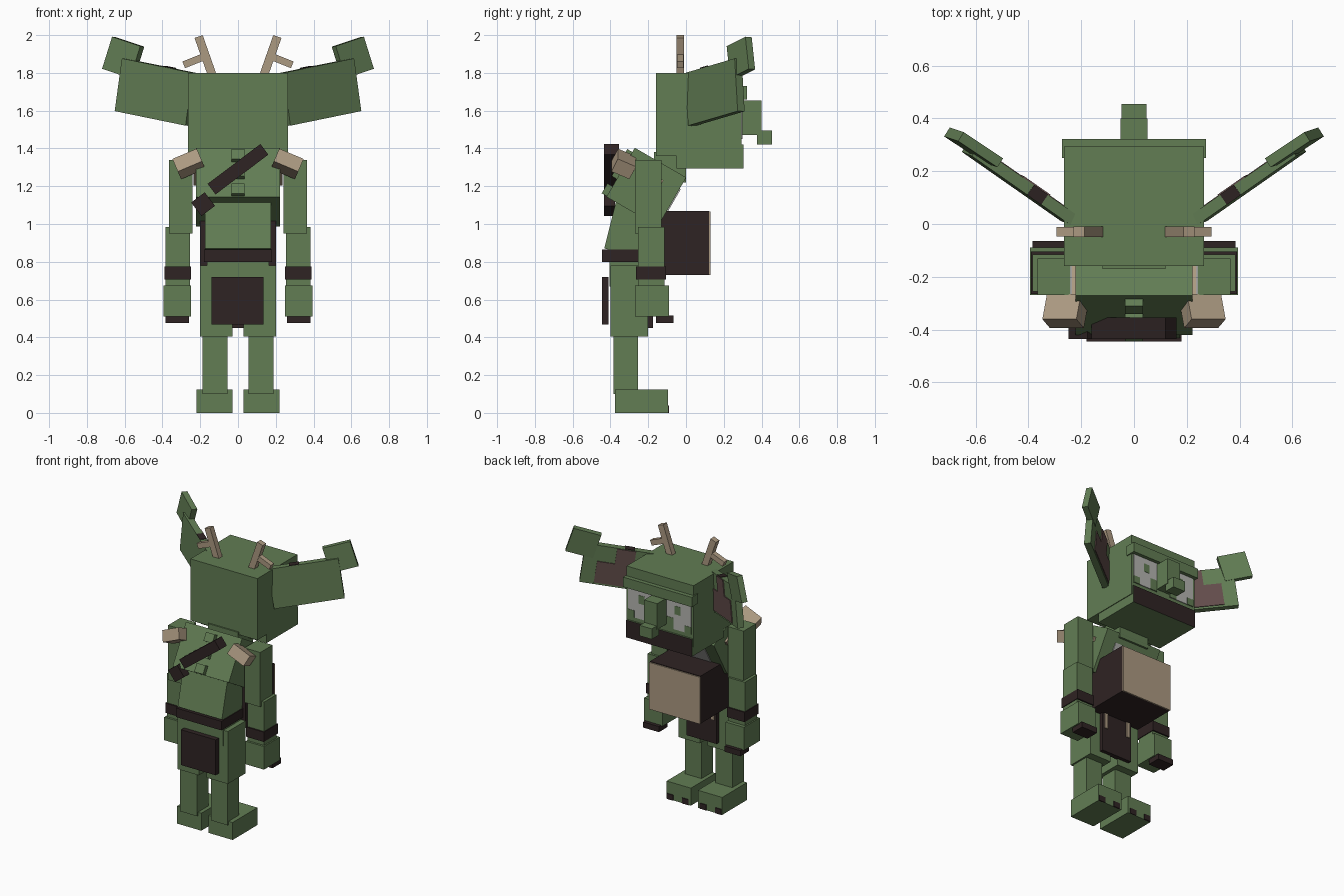
import bpy, bmesh, math
from mathutils import Vector, Euler

if "Cube" in bpy.data.objects:
    bpy.data.objects.remove(bpy.data.objects["Cube"])


def material(name, rgb):
    m = bpy.data.materials.new(name)
    m.diffuse_color = (*rgb, 1)
    m.use_nodes = True
    m.node_tree.nodes["Principled BSDF"].inputs["Base Color"].default_value = m.diffuse_color
    return m


GREEN = material("moss green", (0.122, 0.205, 0.088))
DARK = material("dark brown", (0.028, 0.017, 0.017))
TAN = material("tan", (0.41, 0.32, 0.22))
GREY = material("pale grey", (0.46, 0.46, 0.44))
DUSTY = material("dusty brown", (0.127, 0.076, 0.072))


def block(name, origin, a, b, c, mat, side=1):
    """Box spanned by three edge vectors from a corner; side=-1 mirrors it in x."""
    o, a, b, c = (Vector(v) for v in (origin, a, b, c))
    bm = bmesh.new()
    bmesh.ops.create_cube(bm, size=1)
    for v in bm.verts:
        p = o + a * (v.co.x + .5) + b * (v.co.y + .5) + c * (v.co.z + .5)
        v.co = (p.x * side, p.y, p.z)
    bmesh.ops.recalc_face_normals(bm, faces=bm.faces)
    me = bpy.data.meshes.new(name)
    bm.to_mesh(me)
    bm.free()
    me.materials.append(mat)
    ob = bpy.data.objects.new(name, me)
    bpy.context.collection.objects.link(ob)
    return ob


def box(name, x, y, z, mat, side=1):
    """Axis-aligned box from (min, max) ranges."""
    return block(name, (x[0], y[0], z[0]), (x[1] - x[0], 0, 0),
                 (0, y[1] - y[0], 0), (0, 0, z[1] - z[0]), mat, side)


def tilted(name, centre, size, rot, mat, side=1):
    """Box turned by Euler angles in degrees."""
    r = Euler([math.radians(d) for d in rot]).to_matrix()
    e = [r.col[i] * size[i] for i in range(3)]
    return block(name, Vector(centre) - (e[0] + e[1] + e[2]) / 2, *e, mat, side)


def slab(name, origin, u, v, t, mat, side=1, lift=0):
    """Plate spanned by u and v, centred on its plane and shifted along the normal."""
    n = Vector(u).cross(Vector(v)).normalized()
    return block(name, Vector(origin) + n * (lift - t / 2), u, v, n * t, mat, side)


# head, jaw, brow and nose
box("head", (-.265, .265), (-.16, .293), (1.36, 1.8), GREEN)
jaw = box("jaw", (-.26, .26), (-.05, .305), (1.295, 1.42), GREEN)
jaw.data.materials.append(DARK)
for f in jaw.data.polygons:
    f.material_index = 1 if f.normal.y > .9 else 0
box("brow", (-.272, .272), (.25, .323), (1.66, 1.73), GREEN)
box("nose", (-.052, .052), (.28, .4), (1.47, 1.655), GREEN)
box("nose_tip", (-.048, .048), (.375, .455), (1.42, 1.495), GREEN)
box("neck", (-.12, .12), (-.17, 0), (1.22, 1.38), GREEN)

# torso
tilted("chest", (0, -.21, 1.195), (.444, .314, .3), (-30, 0, 0), GREEN)
tilted("belly", (0, -.293, .975), (.35, .22, .27), (-14, 0, 0), GREEN)
tilted("chest_marking", (0, -.073, 1.118), (.26, .012, .16), (-30, 0, 0), GREY)
for i, t in enumerate((.045, .15, .255)):
    tilted(f"spine_bump_{i}", (0, -.27 - .5 * t - .012, 1.405 - .866 * t - .008),
           (.07, .05, .06), (-30, 0, 0), GREEN)
box("belt", (-.18, .18), (-.445, -.2), (.8, .865), DARK)
box("pelvis", (-.165, .165), (-.405, -.2), (.67, .82), GREEN)
box("back_flap", (-.14, .135), (-.445, -.41), (.467, .72), DARK)
box("front_flap", (-.12, .12), (-.21, -.175), (.45, .76), DARK)

# diagonal strap across the back, with a loose end
tilted("sash", (0, -.395, 1.29), (.35, .08, .07), (0, -37, 0), DARK)
tilted("sash_end", (-.185, -.405, 1.105), (.09, .06, .09), (0, -37, 0), DARK)

# bag carried at the front
box("bag", (-.2, .2), (-.2, .122), (.73, 1.07), DARK)
box("bag_panel", (-.2, .2), (.122, .13), (.73, 1.065), TAN)

for s in (-1, 1):
    tag = "left" if s < 0 else "right"

    def part(name, x, y, z, mat=GREEN):
        box(f"{tag}_{name}", x, y, z, mat, s)

    # face markings
    part("eye_marking", (.055, .25), (.29, .298), (1.45, 1.66), GREY)
    part("cheek_blotch", (.055, .11), (.29, .3), (1.45, 1.53))
    part("brow_blotch", (.12, .165), (.29, .3), (1.56, 1.62))
    part("outer_blotch", (.2, .25), (.29, .3), (1.45, 1.5))

    # ears: main plate, raised tip and inner patch
    o, u, v = Vector((.265, .03, 1.52)), Vector((.375, .262, .077)), Vector((-.038, -.016, .279))
    slab(f"{tag}_ear", o, u, v, .045, GREEN, s)
    slab(f"{tag}_ear_tip", (.56, .25, 1.77), (.149, .099, .05), (-.053, -.018, .17), .04, GREEN, s)
    inward = 1 if u.cross(v).y > 0 else -1
    for i, (a, b, c, d) in enumerate(((.04, .8, .05, .6), (.28, .55, .6, .99))):
        slab(f"{tag}_ear_patch_{i}", o + u * a + v * c, u * (b - a), v * (d - c),
             .008, DUSTY, s, inward * .0245)
    slab(f"{tag}_ear_top_mark", o + u * .3 + v * 1.004, u * .14, v * .012, .047, DARK, s)

    # antlers
    block(f"{tag}_antler", (.115, -.05, 1.795), (.043, 0, -.015), (0, .04, 0), (.072, 0, .205), TAN, s)
    block(f"{tag}_antler_branch", (.155, -.048, 1.875), (.125, 0, -.05), (0, .036, 0),
          (.014, 0, .035), TAN, s)

    # shoulder guard and side strap
    tilted(f"{tag}_shoulder_guard", (.26, -.33, 1.318), (.14, .105, .08), (-25, 23, 0), TAN, s)
    tilted(f"{tag}_side_strap", (.229, -.2, 1.26), (.014, .17, .03), (-30, 0, 0), TAN, s)

    # arms
    part("upper_arm", (.24, .365), (-.27, -.13), (.95, 1.34))
    part("forearm", (.255, .385), (-.255, -.115), (.66, .985))
    part("wristband", (.25, .39), (-.265, -.105), (.705, .775), DARK)
    part("hand", (.25, .395), (-.27, -.09), (.51, .675))
    part("claws", (.26, .385), (-.16, -.065), (.475, .515), DARK)

    # legs
    part("thigh", (.03, .2), (-.4, -.2), (.405, .78))
    part("shin", (.055, .188), (-.385, -.255), (.1, .42))
    part("foot", (.028, .22), (-.375, -.095), (0, .125))
    for i, x in enumerate((.045, .165)):
        part(f"toenail_{i}", (x, x + .05), (-.1, -.09), (0, .04), DARK)
    part("hip_tie", (.08, .105), (-.18, -.168), (.62, .74), TAN)
